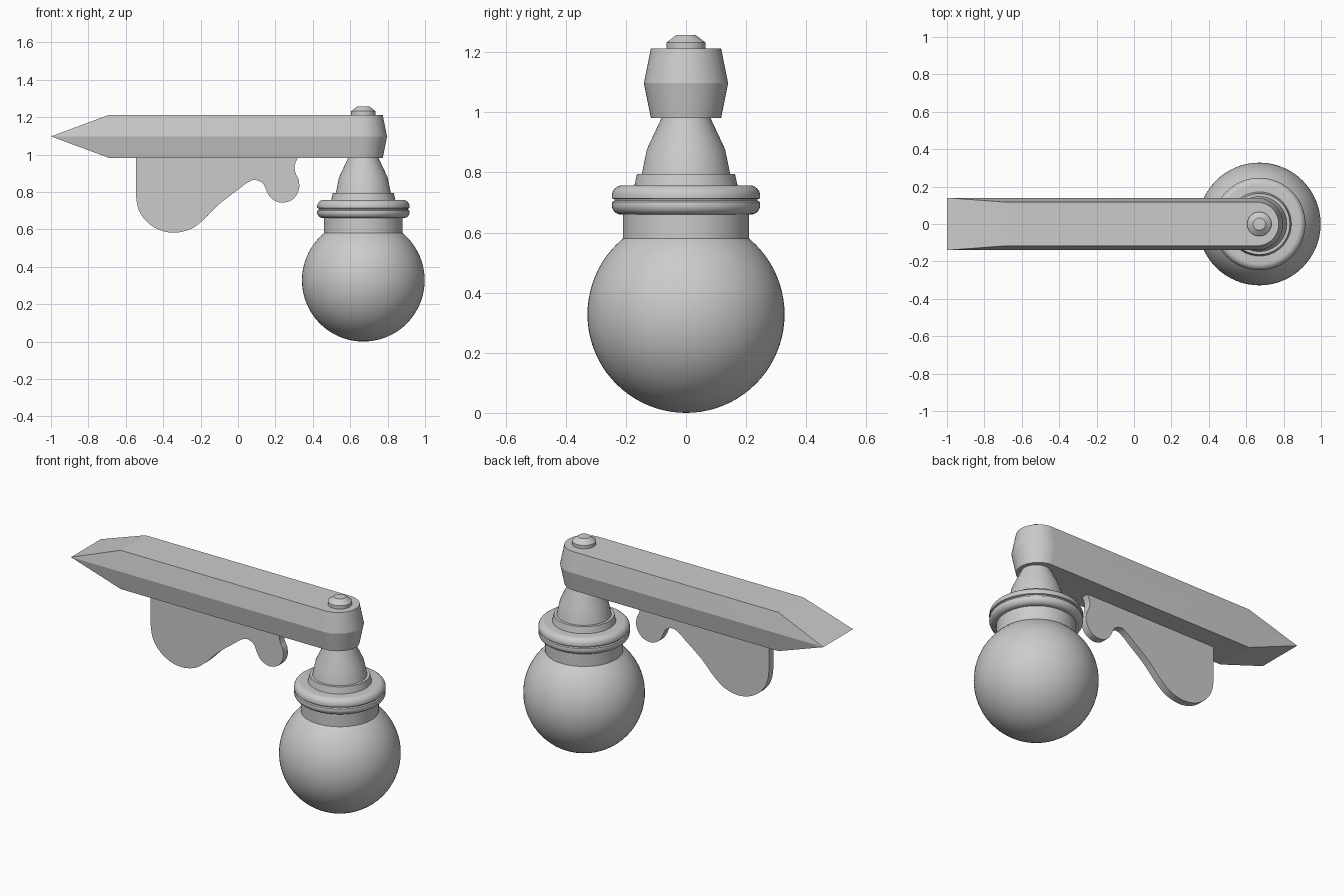
import bpy, bmesh, math
from mathutils import Vector

if "Cube" in bpy.data.objects:
    bpy.data.objects.remove(bpy.data.objects["Cube"])

grey = bpy.data.materials.new("plain_grey")
grey.diffuse_color = (0.6, 0.6, 0.6, 1)
grey.use_nodes = True
grey.node_tree.nodes["Principled BSDF"].inputs["Base Color"].default_value = grey.diffuse_color
AXIS = 0.67  # x of the lamp's vertical axis


def finish(bm, name, angle=35):
    bmesh.ops.recalc_face_normals(bm, faces=bm.faces)
    me = bpy.data.meshes.new(name)
    bm.to_mesh(me)
    bm.free()
    ob = bpy.data.objects.new(name, me)
    bpy.context.collection.objects.link(ob)
    me.materials.append(grey)
    bpy.ops.object.select_all(action='DESELECT')
    ob.select_set(True)
    bpy.context.view_layer.objects.active = ob
    bpy.ops.object.shade_smooth_by_angle(angle=math.radians(angle))
    return ob


def stack(loops, name, angle=35):
    """Skin equal-length closed loops and cap both ends."""
    bm = bmesh.new()
    rows = [[bm.verts.new(p) for p in loop] for loop in loops]
    n = len(rows[0])
    for a, b in zip(rows, rows[1:]):
        for i in range(n):
            j = (i + 1) % n
            bm.faces.new((a[i], a[j], b[j], b[i]))
    bm.faces.new(rows[0])
    bm.faces.new(rows[-1])
    return finish(bm, name, angle)


def lathe(profile, name, n=64, angle=35):
    ring = [2 * math.pi * i / n for i in range(n)]
    return stack([[(AXIS + r * math.cos(t), r * math.sin(t), z) for t in ring]
                  for r, z in profile], name, angle)


# Arm: bevelled bar, wedge tip on the left, rounded end on the right
def arm_loop(x_left, half, z):
    pts = [(x_left, -half, z)]
    for i in range(25):
        t = -math.pi / 2 + math.pi * i / 24
        pts.append((0.657 + half * math.cos(t), half * math.sin(t), z))
    return pts + [(x_left, half, z)]


stack([arm_loop(-0.69, 0.117, 0.982), arm_loop(-1.0, 0.14, 1.097),
       arm_loop(-0.69, 0.117, 1.212)], "arm", 20)

# Knob on top of the arm
lathe([(0.065, 1.20), (0.065, 1.232), (0.033, 1.257)], "top_knob", 32, 25)

# Neck and flange
lathe([(0.08, 0.99), (0.082, 0.98), (0.13, 0.878), (0.148, 0.79)], "neck")
lathe([(0.163, 0.795), (0.173, 0.75)], "flange")


# Double rounded ring with a groove
ring = [(0.165, 0.757)]
for k in range(7):
    t = math.radians(90 - 15 * k)
    ring.append((0.212 + 0.035 * math.cos(t), 0.722 + 0.035 * math.sin(t)))
ring += [(0.247, 0.714), (0.238, 0.711), (0.238, 0.706), (0.245, 0.702)]
for k in range(7):
    t = math.radians(-15 * k)
    ring.append((0.216 + 0.031 * math.cos(t), 0.691 + 0.031 * math.sin(t)))
ring.append((0.2, 0.66))
lathe(ring, "ring")

# Collar
lathe([(0.21, 0.67), (0.21, 0.57)], "collar")

# Globe
bm = bmesh.new()
bmesh.ops.create_uvsphere(bm, u_segments=64, v_segments=40, radius=0.328)
bmesh.ops.translate(bm, verts=bm.verts, vec=(AXIS, 0, 0.328))
finish(bm, "globe")

# Scrolled bracket under the arm: smooth curve through a few points
ctrl = [Vector(p) for p in [
    (-0.545, 0.78), (-0.53, 0.702), (-0.484, 0.637), (-0.415, 0.595),
    (-0.335, 0.582), (-0.25, 0.603), (-0.18, 0.655), (-0.1, 0.735),
    (0.0, 0.812), (0.05, 0.85), (0.09, 0.864), (0.133, 0.845),
    (0.155, 0.80), (0.183, 0.762), (0.235, 0.742), (0.293, 0.76),
    (0.325, 0.81), (0.325, 0.862), (0.308, 0.9), (0.303, 0.94), (0.32, 0.985)]]
ext = [Vector((-0.545, 0.86))] + ctrl + [2 * ctrl[-1] - ctrl[-2]]
outline = [Vector((-0.545, 0.985))]
for a, b, c, d in zip(ext, ext[1:], ext[2:], ext[3:]):
    for k in range(4):
        t = k / 4
        outline.append(0.5 * (2 * b + (c - a) * t + (2 * a - 5 * b + 4 * c - d) * t * t
                              + (3 * b - a - 3 * c + d) * t ** 3))
outline.append(ctrl[-1])
stack([[(p.x, y, p.y) for p in outline] for y in (-0.042, 0.0)], "bracket")
